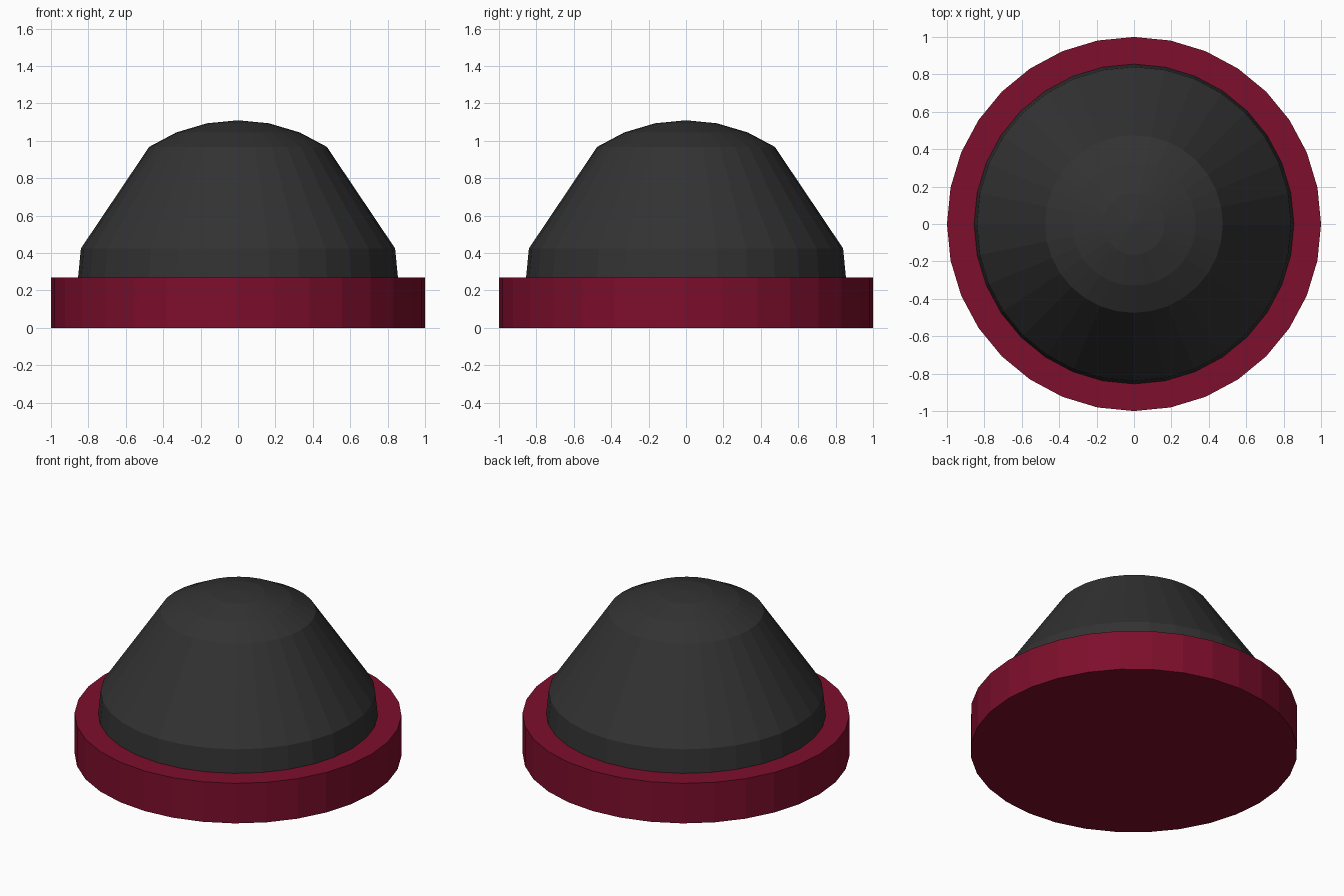
import bpy, bmesh, math

if "Cube" in bpy.data.objects:
    bpy.data.objects.remove(bpy.data.objects["Cube"])

SIDES = 32


def material(name, rgb):
    m = bpy.data.materials.new(name)
    m.diffuse_color = (*rgb, 1.0)
    m.use_nodes = True
    m.node_tree.nodes["Principled BSDF"].inputs["Base Color"].default_value = m.diffuse_color
    return m


def lathe(name, profile, mat):
    """Revolve an (r, z) profile into a closed, flat-faced solid."""
    bm = bmesh.new()
    rings = []
    for r, z in profile:
        if r == 0:
            rings.append([bm.verts.new((0, 0, z))] * SIDES)
        else:
            rings.append([bm.verts.new((r * math.cos(2 * math.pi * i / SIDES),
                                        r * math.sin(2 * math.pi * i / SIDES), z))
                          for i in range(SIDES)])
    for a, b in zip(rings, rings[1:]):
        for i in range(SIDES):
            j = (i + 1) % SIDES
            corners = list(dict.fromkeys((a[i], a[j], b[j], b[i])))
            bm.faces.new(corners)
    # Close open ends
    for ring, (r, z) in ((rings[0], profile[0]), (rings[-1], profile[-1])):
        if r > 0:
            bm.faces.new(ring)
    bmesh.ops.recalc_face_normals(bm, faces=bm.faces)
    mesh = bpy.data.meshes.new(name)
    bm.to_mesh(mesh)
    bm.free()
    mesh.materials.append(mat)
    obj = bpy.data.objects.new(name, mesh)
    bpy.context.collection.objects.link(obj)
    return obj


red = material("dark red", (0.205, 0.0045, 0.025))
black = material("soft black", (0.032, 0.032, 0.032))

# Round base plate
lathe("base_ring", [(1.0, 0.0), (1.0, 0.27)], red)

# Tapered cap with a shallow domed top, set into the base
lathe("dome_cap", [(0.856, 0.25), (0.855, 0.27), (0.84, 0.425), (0.475, 0.968),
                   (0.33, 1.045), (0.165, 1.094), (0, 1.11)], black)
